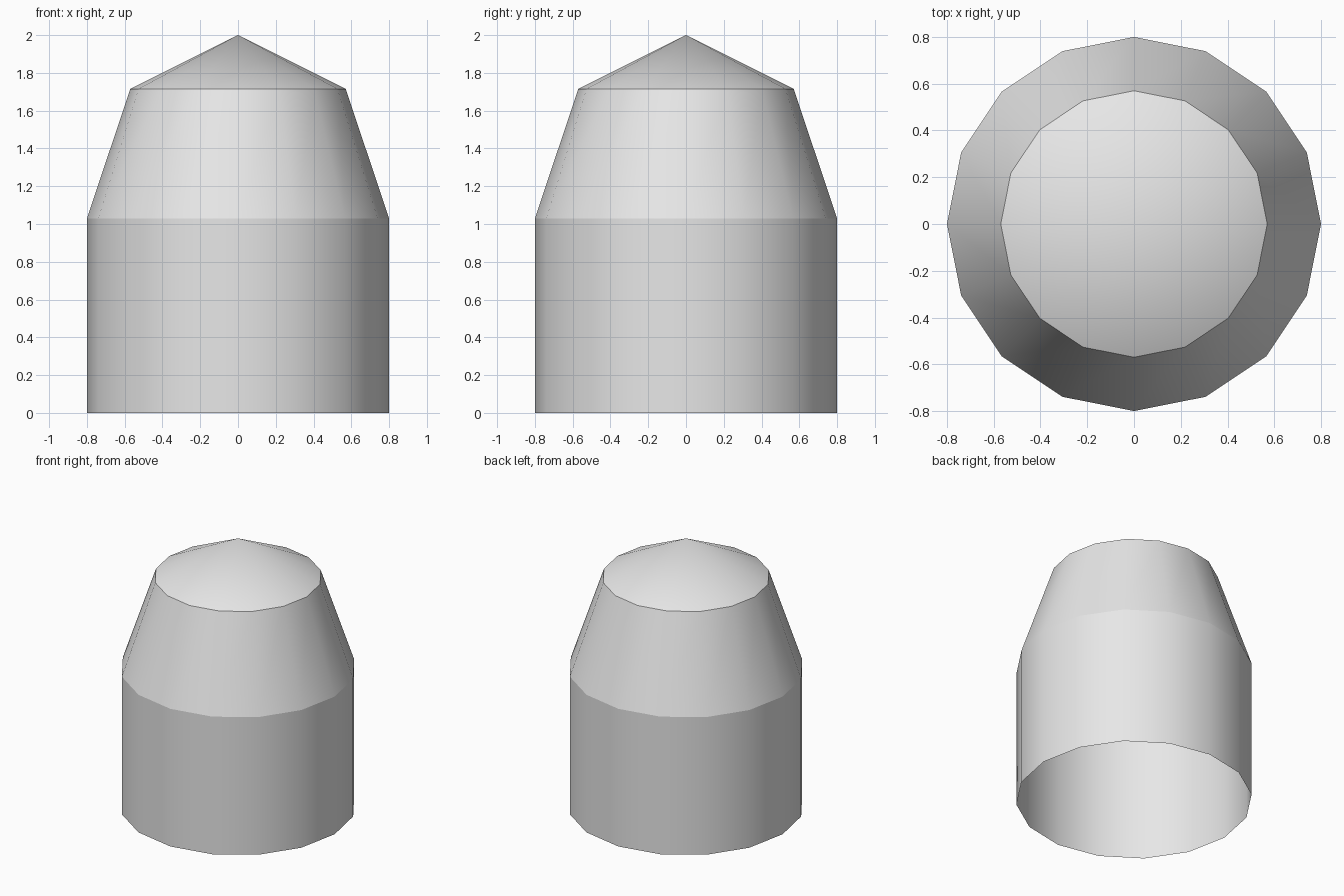
import bpy, bmesh, math

if "Cube" in bpy.data.objects:
    bpy.data.objects.remove(bpy.data.objects["Cube"])

SIDES = 16

grey = bpy.data.materials.new("light grey")
grey.diffuse_color = (0.8, 0.8, 0.8, 1.0)
grey.use_nodes = True
grey.node_tree.nodes["Principled BSDF"].inputs["Base Color"].default_value = grey.diffuse_color


def band(name, r0, z0, r1, z1):
    """Open ring of faces between two levels; r1 = 0 closes it to a point."""
    bm = bmesh.new()

    def ring(r, z):
        return [bm.verts.new((r * math.cos(2 * math.pi * i / SIDES),
                              r * math.sin(2 * math.pi * i / SIDES), z))
                for i in range(SIDES)]

    low = ring(r0, z0)
    high = ring(r1, z1) if r1 > 0 else None
    tip = None if high else bm.verts.new((0, 0, z1))
    for i in range(SIDES):
        j = (i + 1) % SIDES
        top = [high[j], high[i]] if high else [tip]
        bm.faces.new([low[i], low[j]] + top).smooth = True
    mesh = bpy.data.meshes.new(name)
    bm.to_mesh(mesh)
    bm.free()
    mesh.materials.append(grey)
    obj = bpy.data.objects.new(name, mesh)
    bpy.context.collection.objects.link(obj)
    return obj


# Straight wall, open at the bottom
band("lower_wall", 0.8, 0.0, 0.8, 1.03)
# Tapered shoulder
band("tapered_shoulder", 0.8, 1.03, 0.57, 1.715)
# Shallow pointed cap
band("pointed_cap", 0.57, 1.715, 0.0, 2.0)
